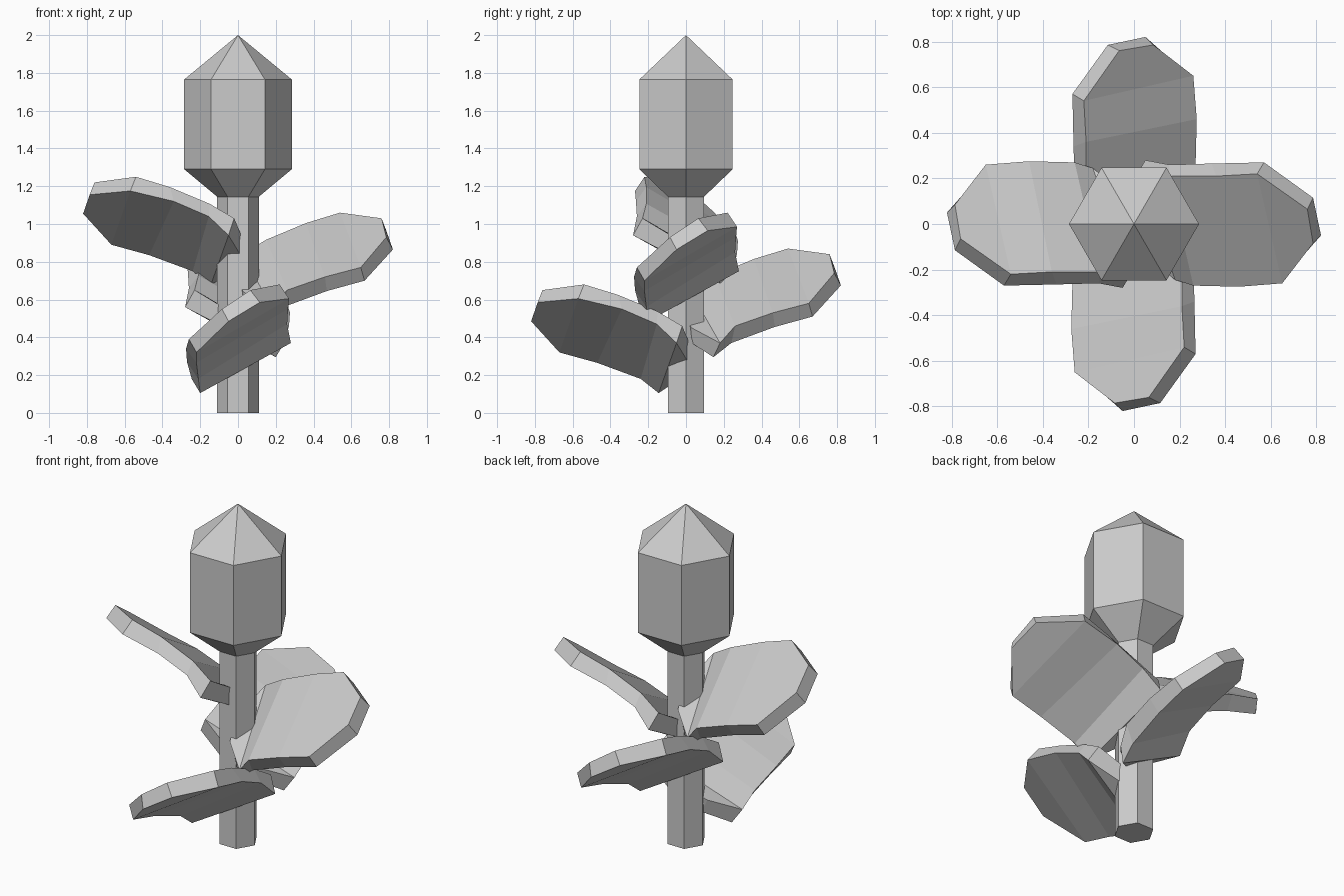
import bpy, bmesh, math
from mathutils import Matrix, Vector

if "Cube" in bpy.data.objects:
    bpy.data.objects.remove(bpy.data.objects["Cube"])


def finish(name, bm):
    bmesh.ops.recalc_face_normals(bm, faces=bm.faces)
    mesh = bpy.data.meshes.new(name)
    bm.to_mesh(mesh)
    bm.free()
    obj = bpy.data.objects.new(name, mesh)
    bpy.context.collection.objects.link(obj)
    return obj


def lathe(name, profile, sides=6):
    """Stack of six-sided rings; radius 0 closes to a point."""
    bm = bmesh.new()
    rings = []
    for r, z in profile:
        n = sides if r > 0 else 1
        rings.append([bm.verts.new((r * math.cos(math.tau * i / sides),
                                    r * math.sin(math.tau * i / sides), z)) for i in range(n)])
    for a, b in zip(rings, rings[1:]):
        for i in range(sides):
            j = (i + 1) % sides
            bm.faces.new([a[i], a[j], b[j], b[i]] if len(b) > 1 else [a[i], a[j], b[0]])
    bm.faces.new(rings[0])
    if len(rings[-1]) > 1:
        bm.faces.new(rings[-1])
    return finish(name, bm)


# Stem and pointed bud
lathe("stem", [(0.11, 0), (0.11, 1.15)])
lathe("bud", [(0.105, 1.14), (0.285, 1.29), (0.285, 1.765), (0, 2.0)])

# Leaf rim, from the raised inner corner around the tip and back to the base
TOP = [(.02, .23, .84), (.15, .21, .917), (.36, .21, 1.005), (.54, .22, 1.06),
       (.76, .065, 1.03), (.785, -.085, .93), (.65, -.26, .77), (.46, -.275, .72),
       (.26, -.27, .65), (.18, -.245, .56), (.03, -.12, .64), (-.03, .03, .72)]
BOTTOM = [(.05, .28, .75), (.155, .26, .85), (.34, .265, .93), (.57, .27, .985),
          (.785, .115, .965), (.82, -.05, .865), (.67, -.22, .70), (.47, -.22, .645),
          (.24, -.21, .56), (.145, -.20, .485), (.03, -.08, .56), (-.02, .06, .635)]


def leaf(name, degrees, lift):
    bm = bmesh.new()
    place = Matrix.Translation((0, 0, lift)) @ Matrix.Rotation(math.radians(degrees), 4, 'Z')
    top, bottom = [[bm.verts.new(place @ Vector(p)) for p in rim] for rim in (TOP, BOTTOM)]
    n = len(top)
    for i in range(n):
        j = (i + 1) % n
        bm.faces.new((top[i], top[j], bottom[j], bottom[i]))
    # crosswise strips, then the base cap
    for rim in (top, bottom):
        for i in range(4):
            bm.faces.new((rim[i], rim[i + 1], rim[8 - i], rim[9 - i]))
        bm.faces.new((rim[0], rim[9], rim[10], rim[11]))
    return finish(name, bm)


# Four leaves climbing the stem
for k, (side, angle) in enumerate([("front", -90), ("back", 90), ("right", 0), ("left", 180)]):
    leaf(side + "_leaf", angle, 0.19 * (k - 2))
